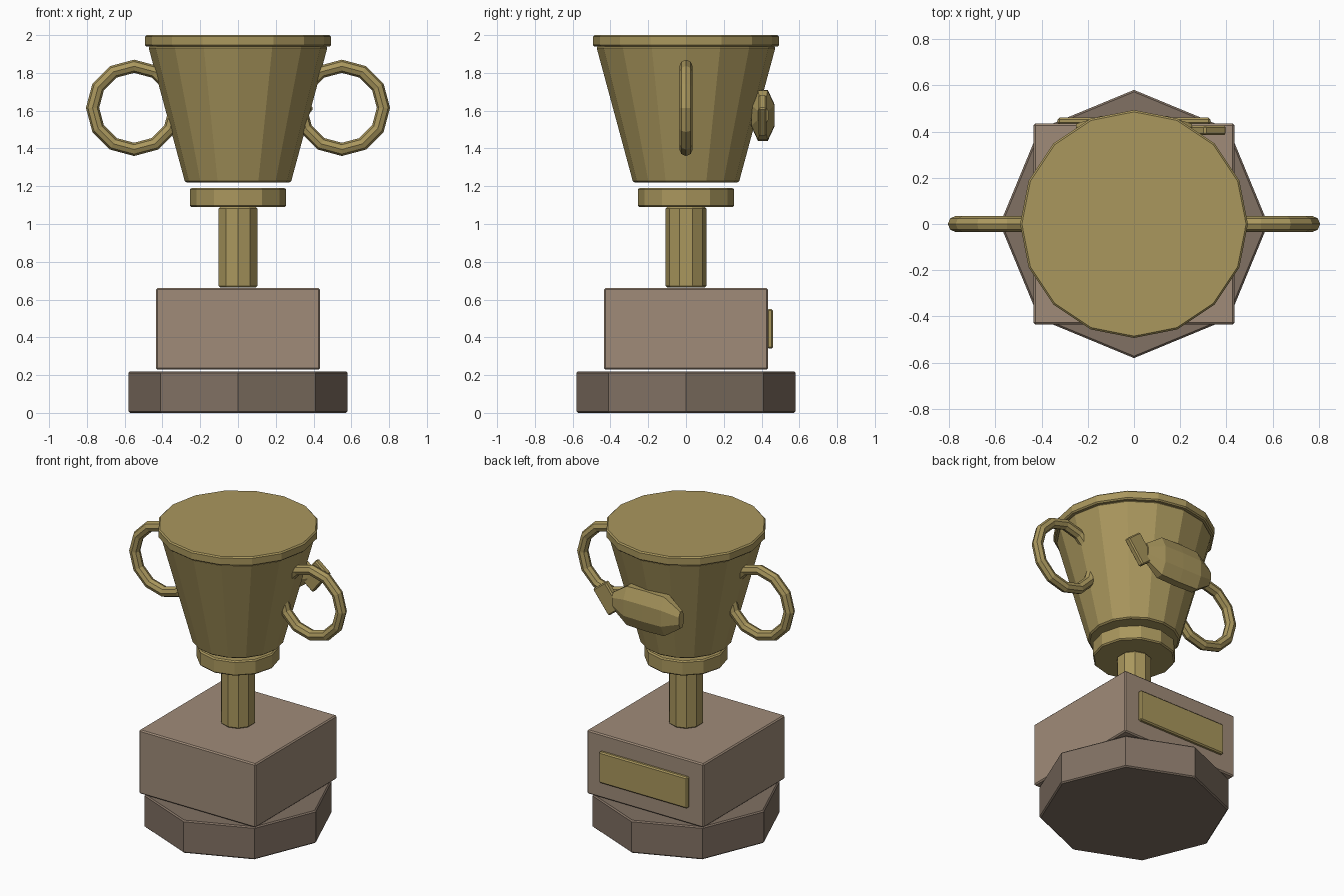
import bpy, bmesh, math
from mathutils import Matrix

if "Cube" in bpy.data.objects:
    bpy.data.objects.remove(bpy.data.objects["Cube"])


def material(name, rgb):
    m = bpy.data.materials.new(name)
    m.diffuse_color = (*rgb, 1)
    m.use_nodes = True
    m.node_tree.nodes["Principled BSDF"].inputs["Base Color"].default_value = m.diffuse_color
    return m


GOLD = material("gold", (0.40, 0.31, 0.11))
STONE = material("stone", (0.35, 0.26, 0.19))
DARK = material("dark_stone", (0.22, 0.165, 0.125))


def finish(name, mat, bevel=0.008):
    ob = bpy.context.object
    ob.name = name
    ob.data.materials.append(mat)
    if bevel:
        mod = ob.modifiers.new("bevel", 'BEVEL')
        mod.width = bevel
        mod.segments = 1
        mod.limit_method = 'ANGLE'
        mod.angle_limit = math.radians(50)
    return ob


def drum(name, sides, r0, r1, z0, z1, mat):
    bpy.ops.mesh.primitive_cone_add(vertices=sides, radius1=r0, radius2=r1,
                                    depth=z1 - z0, location=(0, 0, (z0 + z1) / 2))
    return finish(name, mat)


def box(name, loc, size, mat, rot_y=0):
    bpy.ops.mesh.primitive_cube_add(size=1, location=loc, rotation=(0, rot_y, 0))
    bpy.context.object.scale = size
    bpy.ops.object.transform_apply(location=False, rotation=False, scale=True)
    return finish(name, mat)


# Plinth
drum("base", 8, 0.58, 0.58, 0.0, 0.22, DARK)
box("block", (0, 0, 0.445), (0.87, 0.87, 0.43), STONE)
box("plaque", (0, 0.445, 0.445), (0.66, 0.03, 0.21), GOLD)

# Stem, collar and cup
drum("stem", 10, 0.108, 0.108, 0.665, 1.09, GOLD)
drum("collar", 12, 0.255, 0.255, 1.09, 1.19, GOLD)
drum("cup", 16, 0.28, 0.475, 1.22, 1.94, GOLD)
drum("rim", 16, 0.493, 0.493, 1.94, 2.0, GOLD)

# Ring handles on both sides
for side, name in ((-1, "left_handle"), (1, "right_handle")):
    bpy.ops.mesh.primitive_torus_add(major_segments=12, minor_segments=8,
                                     major_radius=0.22, minor_radius=0.035,
                                     location=(side * 0.55, 0, 1.615),
                                     rotation=(math.pi / 2, 0, 0))
    finish(name, GOLD, 0)

# Ornament body: faceted oval lying along x on the back of the cup
bm = bmesh.new()
rings = []
for x, s in ((-0.25, 0.42), (-0.14, 0.97), (0, 1.0), (0.14, 0.97), (0.25, 0.42)):
    ring = []
    for i in range(8):
        a = math.radians(22.5 + 45 * i)
        ring.append(bm.verts.new((x, 0.068 * s * math.cos(a), 0.146 * s * math.sin(a))))
    rings.append(ring)
for a, b in zip(rings, rings[1:]):
    for i in range(8):
        j = (i + 1) % 8
        bm.faces.new((a[i], a[j], b[j], b[i]))
bm.faces.new(rings[0])
bm.faces.new(rings[-1])
bmesh.ops.recalc_face_normals(bm, faces=bm.faces)
bmesh.ops.transform(bm, matrix=Matrix.Translation((0, 0.407, 1.575)), verts=bm.verts)
mesh = bpy.data.meshes.new("ornament_body")
bm.to_mesh(mesh)
bm.free()
body = bpy.data.objects.new("ornament_body", mesh)
bpy.context.collection.objects.link(body)
mesh.materials.append(GOLD)

# Ornament tail: tilted slab at the +x end
box("ornament_tail", (0.295, 0.405, 1.575), (0.19, 0.042, 0.12), GOLD, math.radians(-52))
